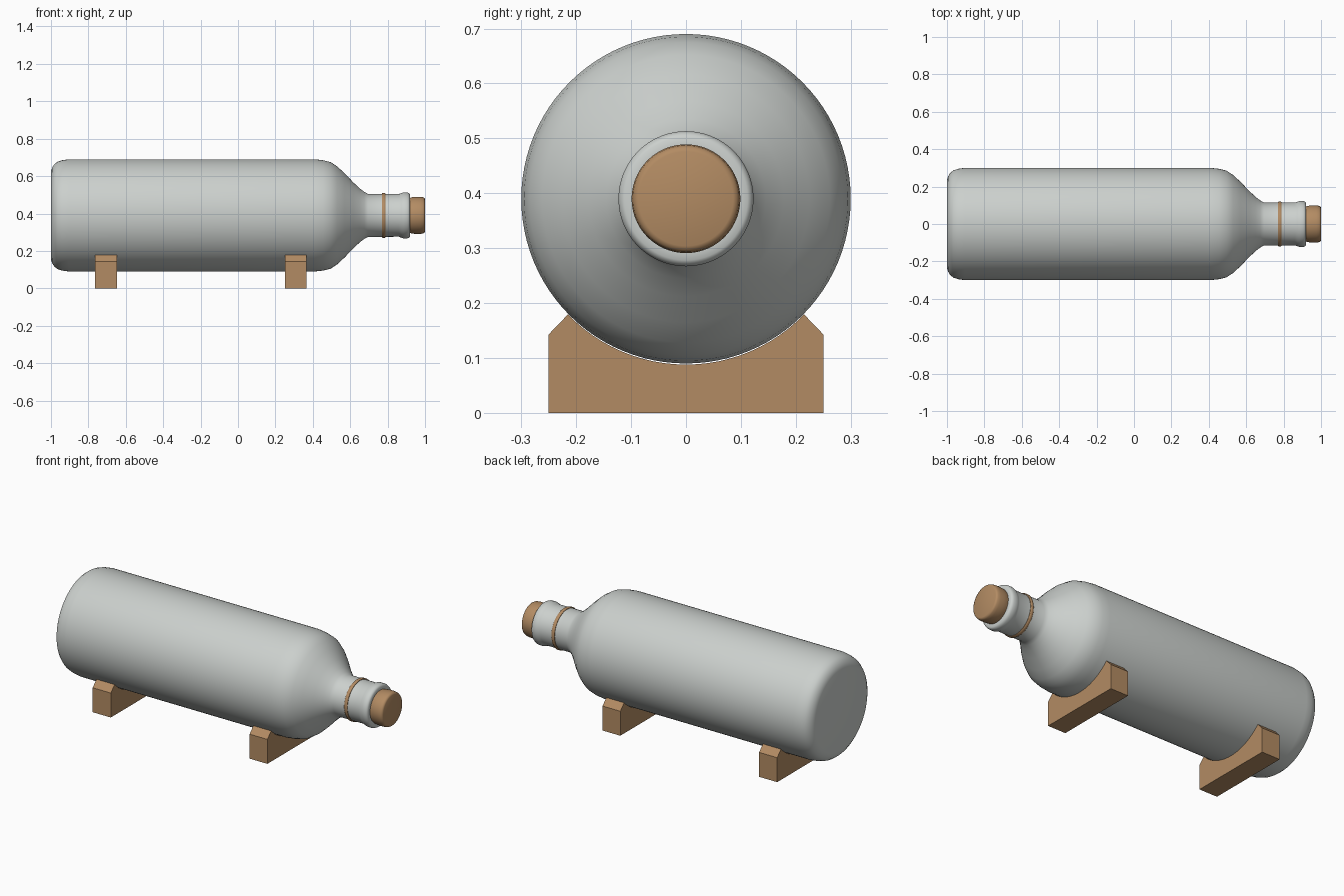
import bpy, bmesh, math

if "Cube" in bpy.data.objects:
    bpy.data.objects.remove(bpy.data.objects["Cube"])

AXIS_Z = 0.39


def material(name, rgb):
    m = bpy.data.materials.new(name)
    m.diffuse_color = (*rgb, 1)
    m.use_nodes = True
    m.node_tree.nodes["Principled BSDF"].inputs["Base Color"].default_value = m.diffuse_color
    return m


GLASS = material("grey_glass", (0.60, 0.63, 0.61))
WOOD = material("light_wood", (0.45, 0.26, 0.125))


def finish(name, bm, mat, smooth=None):
    bmesh.ops.recalc_face_normals(bm, faces=bm.faces)
    me = bpy.data.meshes.new(name)
    bm.to_mesh(me)
    bm.free()
    me.materials.append(mat)
    ob = bpy.data.objects.new(name, me)
    bpy.context.collection.objects.link(ob)
    if smooth:
        bpy.ops.object.select_all(action='DESELECT')
        ob.select_set(True)
        bpy.context.view_layer.objects.active = ob
        bpy.ops.object.shade_smooth_by_angle(angle=math.radians(smooth))
    return ob


def lathe(name, profile, mat, closed=False, sides=96):
    """Revolve (x, radius) points around the bottle's long axis."""
    bm = bmesh.new()
    rings = []
    for x, r in profile:
        rings.append([bm.verts.new((x, r * math.cos(a), AXIS_Z + r * math.sin(a)))
                      for a in (2 * math.pi * i / sides for i in range(sides))])
    pairs = list(zip(rings, rings[1:]))
    if closed:
        pairs.append((rings[-1], rings[0]))
    else:
        bm.faces.new(rings[0])
        bm.faces.new(rings[-1])
    for a, b in pairs:
        for i in range(sides):
            j = (i + 1) % sides
            bm.faces.new((a[i], a[j], b[j], b[i]))
    return finish(name, bm, mat, 40)


# Bottle body: rounded base, sloping shoulder, neck and lip
lathe("bottle", [
    (-1.0, 0.235), (-0.994, 0.255), (-0.982, 0.274), (-0.965, 0.287), (-0.94, 0.295),
    (-0.905, 0.30), (0.41, 0.30), (0.455, 0.295), (0.495, 0.285), (0.53, 0.262),
    (0.57, 0.225), (0.615, 0.178), (0.65, 0.145), (0.675, 0.126), (0.695, 0.115),
    (0.86, 0.114), (0.873, 0.119), (0.885, 0.123), (0.905, 0.123), (0.915, 0.119),
    (0.92, 0.112), (0.92, 0.097)], GLASS)

# Cork stopper with softened end
lathe("cork", [(0.86, 0.094), (0.92, 0.094), (0.93, 0.097), (0.95, 0.099), (0.975, 0.099),
               (0.99, 0.097), (0.997, 0.093), (1.0, 0.086)], WOOD)

# Thin band around the neck
lathe("neck_band", [(0.769, 0.11), (0.769, 0.117), (0.773, 0.12), (0.785, 0.12),
                    (0.789, 0.117), (0.789, 0.11)], WOOD, closed=True)


def cradle(name, x0, x1):
    """Block with chamfered shoulders and a round saddle cut for the bottle."""
    half = math.asin(0.215 / 0.30)
    arc = [(0.30 * math.sin(t), AXIS_Z - 0.302 * math.cos(t))
           for t in (half * (1 - i / 12) for i in range(25))]
    outline = [(-0.25, 0), (0.25, 0), (0.25, 0.143)] + arc + [(-0.25, 0.143)]
    bm = bmesh.new()
    face = bm.faces.new([bm.verts.new((x0, y, z)) for y, z in outline])
    ext = bmesh.ops.extrude_face_region(bm, geom=[face], use_keep_orig=True)
    for v in ext["geom"]:
        if isinstance(v, bmesh.types.BMVert):
            v.co.x = x1
    finish(name, bm, WOOD)


# Two supports under the bottle
cradle("rear_cradle", -0.765, -0.648)
cradle("front_cradle", 0.25, 0.365)
